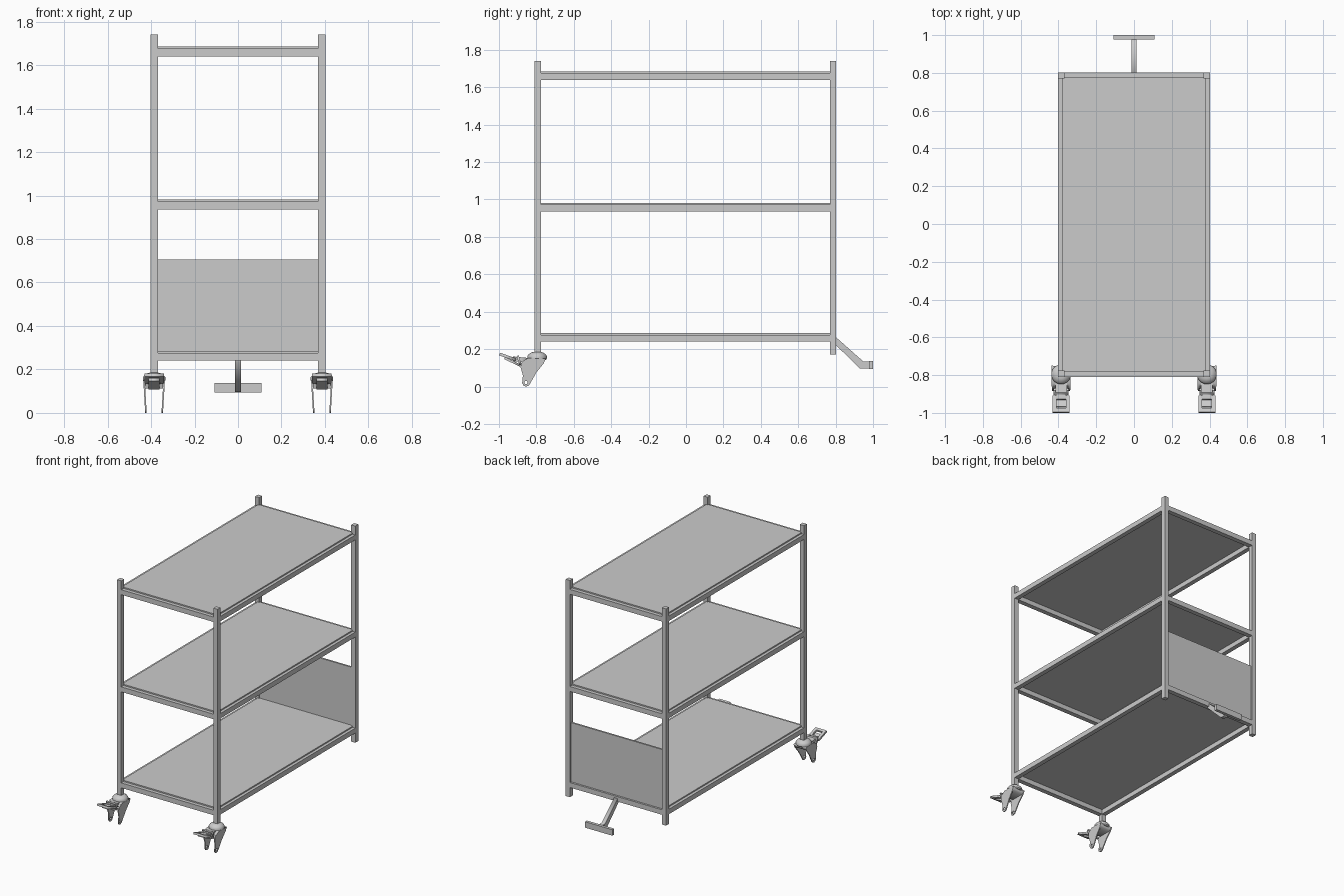
import bpy
from math import radians, atan2, hypot
from mathutils import Matrix, Vector

cube = bpy.data.objects.get("Cube")
if cube:
    bpy.data.objects.remove(cube, do_unlink=True)

grey = bpy.data.materials.new("light_grey_metal")
grey.use_nodes = True
COLOUR = (0.6, 0.6, 0.6, 1)
grey.diffuse_color = COLOUR
grey.node_tree.nodes["Principled BSDF"].inputs["Base Color"].default_value = COLOUR

# Local x, y, z become world y, z, x, so profiles can be drawn as side views
SIDE = Matrix(((0, 0, 1, 0), (1, 0, 0, 0), (0, 1, 0, 0), (0, 0, 0, 1)))


def box(name, x, y, z):
    """Box from its three (low, high) ranges."""
    bpy.ops.mesh.primitive_cube_add(size=1)
    ob = bpy.context.object
    ob.name = name
    ob.data.transform(Matrix.Diagonal((x[1] - x[0], y[1] - y[0], z[1] - z[0], 1)))
    ob.location = (sum(x) / 2, sum(y) / 2, sum(z) / 2)
    ob.data.materials.append(grey)
    return ob


def plate(name, loops, thick, matrix):
    """Flat plate with optional holes, extruded from closed outlines."""
    cu = bpy.data.curves.new(name, "CURVE")
    cu.dimensions = "2D"
    cu.fill_mode = "BOTH"
    cu.extrude = thick / 2
    for pts in loops:
        sp = cu.splines.new("POLY")
        sp.points.add(len(pts) - 1)
        for p, (a, b) in zip(sp.points, pts):
            p.co = (a, b, 0, 1)
        sp.use_cyclic_u = True
    tmp = bpy.data.objects.new(name + "_outline", cu)
    bpy.context.collection.objects.link(tmp)
    graph = bpy.context.evaluated_depsgraph_get()
    mesh = bpy.data.meshes.new_from_object(tmp.evaluated_get(graph))
    bpy.data.objects.remove(tmp, do_unlink=True)
    mesh.transform(matrix)
    mesh.materials.clear()
    mesh.materials.append(grey)
    ob = bpy.data.objects.new(name, mesh)
    bpy.context.collection.objects.link(ob)
    return ob


def ring(cx, cy, r, n=12):
    pts = [Vector((r, 0)) @ Matrix.Rotation(radians(360 * i / n), 2) for i in range(n)]
    return [(cx + p.x, cy + p.y) for p in pts]


def lathe(name, profile, centre, n=32):
    """Smooth round part from stacked (radius, height) rings."""
    verts, faces = [], []
    for r, z in profile:
        verts += [(x, y, z) for x, y in ring(centre[0], centre[1], r, n)]
    for k in range(len(profile) - 1):
        for i in range(n):
            j = (i + 1) % n
            faces.append((k * n + j, k * n + i, (k + 1) * n + i, (k + 1) * n + j))
    faces += [range(n), range(len(verts) - 1, len(verts) - n - 1, -1)]
    mesh = bpy.data.meshes.new(name)
    mesh.from_pydata(verts, [], [tuple(f) for f in faces])
    mesh.materials.append(grey)
    ob = bpy.data.objects.new(name, mesh)
    bpy.context.collection.objects.link(ob)
    bpy.ops.object.select_all(action="DESELECT")
    ob.select_set(True)
    bpy.context.view_layer.objects.active = ob
    bpy.ops.object.mode_set(mode="EDIT")
    bpy.ops.mesh.select_all(action="SELECT")
    bpy.ops.mesh.normals_make_consistent(inside=False)
    bpy.ops.object.mode_set(mode="OBJECT")
    bpy.ops.object.shade_smooth_by_angle(angle=radians(35))


# Frame extents
OUT, INN = 0.402, 0.369
FRONT, BACK, T = -0.81, 0.803, 0.034
SIDES = (("left", 1), ("right", -1))


def span(s, a, b):
    return (a, b) if s > 0 else (-b, -a)


# Corner posts
for side, s in SIDES:
    box(f"front_{side}_post", span(s, INN, OUT), (FRONT, FRONT + T), (0.17, 1.74))
    box(f"back_{side}_post", span(s, INN, OUT), (BACK - T, BACK), (0.17, 1.74))

# Three shelves, each a rail frame with a sheet on top
for level, z in (("bottom", 0.24), ("middle", 0.936), ("top", 1.64)):
    rail = (z, z + 0.036)
    for side, s in SIDES:
        box(f"{level}_{side}_rail", span(s, INN, OUT), (FRONT + T, BACK - T), rail)
    box(f"{level}_front_rail", (-INN, INN), (FRONT, FRONT + T), rail)
    box(f"{level}_back_rail", (-INN, INN), (BACK - T, BACK), rail)
    box(f"{level}_shelf", (-0.381, 0.381), (FRONT + 0.026, BACK - 0.026),
        (z + 0.034, z + 0.045))

# Upright sheet at the back
box("back_panel", (-INN, INN), (BACK - 0.027, BACK - 0.014), (0.276, 0.705))

# Tow bar and its cross handle
plate("tow_bar", [[(0.79, 0.274), (0.947, 0.135), (0.98, 0.135), (0.98, 0.096),
                   (0.93, 0.096), (0.79, 0.233)]], 0.028, SIDE)
box("tow_handle", (-0.109, 0.109), (0.978, 1.0), (0.094, 0.137))

# Front caster forks with brake pedals
CY = -0.796
LEG = [(-0.75, 0.15), (-0.76, 0.125), (-0.80, 0.075), (-0.832, 0.018), (-0.842, 0.004),
       (-0.855, 0), (-0.868, 0.004), (-0.876, 0.018), (-0.872, 0.06), (-0.885, 0.105),
       (-0.878, 0.13), (-0.845, 0.152)]


def sloped(name, cx, a, b, width, thick, hole=0):
    """Plate running between two side-view points, with an optional slot."""
    dy, dz = b[0] - a[0], b[1] - a[1]
    L = hypot(dy, dz)
    w = width / 2
    loops = [[(-w, 0), (w, 0), (w, L), (-w, L)]]
    if hole:
        h, e = w * hole, L * 0.22
        loops.append([(-h, e), (h, e), (h, L - e), (-h, L - e)])
    move = Matrix.Translation((cx, a[0], a[1])) @ Matrix.Rotation(atan2(dz, dy), 4, "X")
    plate(name, loops, thick, move)


for side, s in SIDES:
    cx = s * 0.386
    lathe(f"{side}_caster_cap", [(0.047, 0.143), (0.052, 0.15), (0.052, 0.163),
                                 (0.045, 0.173), (0.032, 0.182), (0.02, 0.185)], (cx, CY))
    for tag, k in (("outer", s), ("inner", -s)):
        # Legs lean inward slightly toward the axle
        lean = Matrix.Translation((cx + k * 0.041, 0, 0)) @ SIDE
        leg = plate(f"{side}_caster_{tag}_leg", [LEG, ring(-0.855, 0.022, 0.009)], 0.007, lean)
        for v in leg.data.vertices:
            v.co.x += k * 0.06 * (v.co.z - 0.06)
    plate(f"{side}_caster_crown", [[(-0.752, 0.15), (-0.764, 0.125), (-0.865, 0.125),
                                    (-0.87, 0.137), (-0.845, 0.152)]], 0.086,
          Matrix.Translation((cx, 0, 0)) @ SIDE)
    sloped(f"{side}_brake_pedal", cx, (-0.997, 0.174), (-0.91, 0.143), 0.09, 0.015, 0.55)
    sloped(f"{side}_brake_arm", cx, (-0.925, 0.148), (-0.84, 0.14), 0.06, 0.025)
    sloped(f"{side}_brake_tab", cx, (-0.97, 0.152), (-0.885, 0.112), 0.05, 0.012)
    sloped(f"{side}_brake_lug", cx, (-0.9, 0.165), (-0.885, 0.115), 0.08, 0.012)
